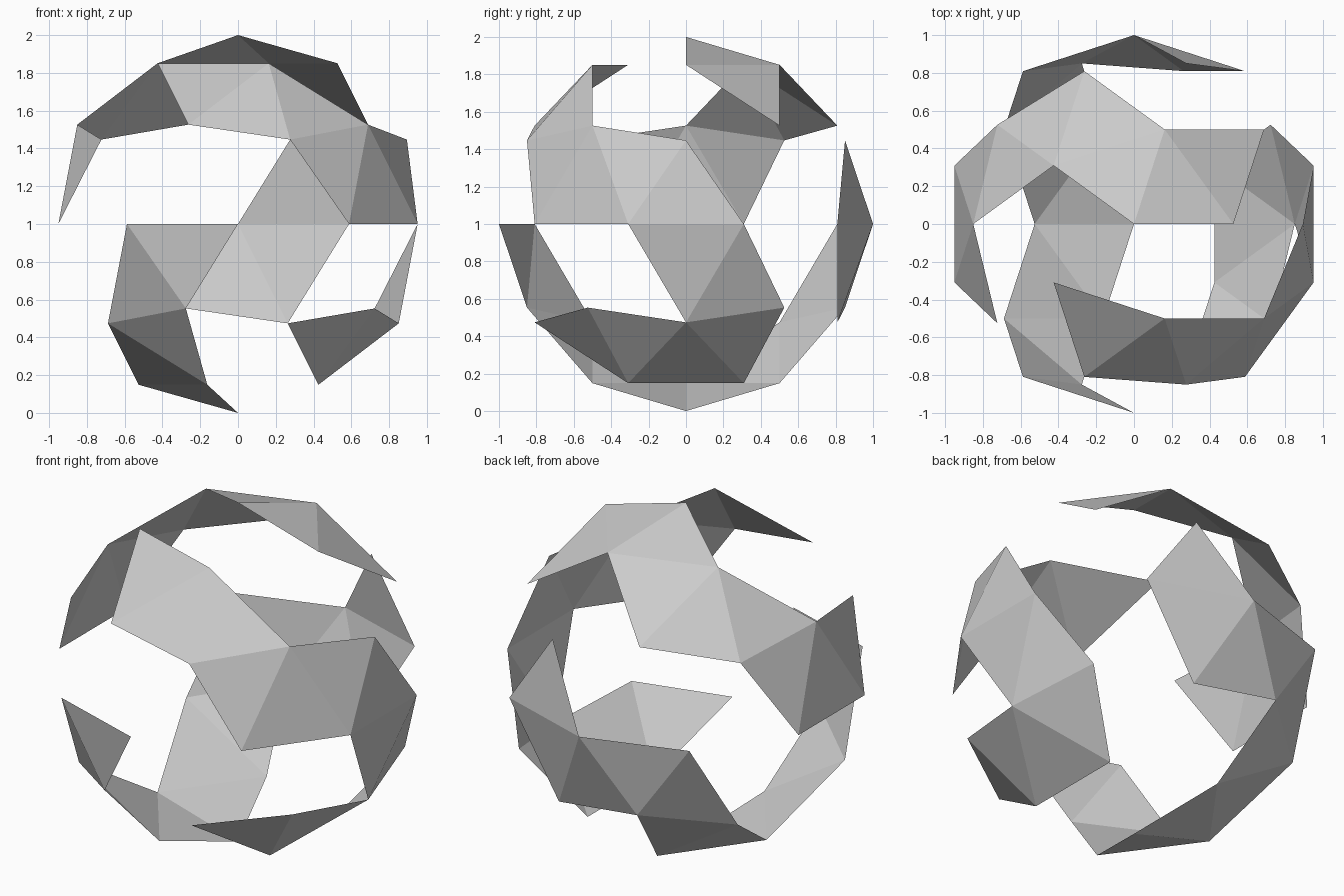
import bpy, bmesh
from math import sin, cos, radians
from mathutils import Vector

if "Cube" in bpy.data.objects:
    bpy.data.objects.remove(bpy.data.objects["Cube"])

CENTRE = Vector((0, 0, 1))

# Named corners of a two-level icosphere: poles T and S, rings A to D of five, equator E of ten
# ring: (radius, height, first angle, count)
RINGS = {"A": (0.526, 0.851, 0, 5), "U": (0.894, 0.447, 0, 5), "B": (0.851, 0.526, 36, 5),
         "E": (1.0, 0.0, 18, 10), "L": (0.894, -0.447, 36, 5), "C": (0.851, -0.526, 0, 5),
         "D": (0.526, -0.851, 36, 5)}
points = {"T": Vector((0, 0, 1)), "S": Vector((0, 0, -1))}
for name, (r, z, start, n) in RINGS.items():
    for k in range(n):
        a = radians(start + 360 / n * k)
        points[f"{name}{k}"] = Vector((r * cos(a), r * sin(a), z))


def sphere_band(name, path):
    """Triangle band over the sphere: each new corner joins the nearest edge of the last triangle."""
    names = path.split()
    bm = bmesh.new()
    verts = {n: bm.verts.new(points[n] + CENTRE) for n in names}
    tri = names[:3]
    tris = [tri]
    for n in names[3:]:
        near = sorted(tri, key=lambda m: (points[m] - points[n]).length)[:2]
        tri = near + [n]
        tris.append(tri)
    for t in tris:
        face = bm.faces.new([verts[n] for n in t])
        face.normal_update()
        if face.normal.dot(face.calc_center_median() - CENTRE) < 0:
            face.normal_flip()
    mesh = bpy.data.meshes.new(name)
    bm.to_mesh(mesh)
    bm.free()
    obj = bpy.data.objects.new(name, mesh)
    bpy.context.collection.objects.link(obj)


# Band over the top and down the left side
sphere_band("top_band", "B0 A0 A1 T A2 B1 U2 B2 E4 E5 U3")
# Band winding down the front right side
sphere_band("right_band", "A3 B3 A4 U4 B4 E8 E9 U0 E0 C0 L0 D0 D4 L4 C4")
# Band from the back, under the bottom, to the front left
sphere_band("bottom_band", "U1 E1 E2 C1 L1 E3 C2 D1 D2 S D3 C3 L3 E6 E7")
